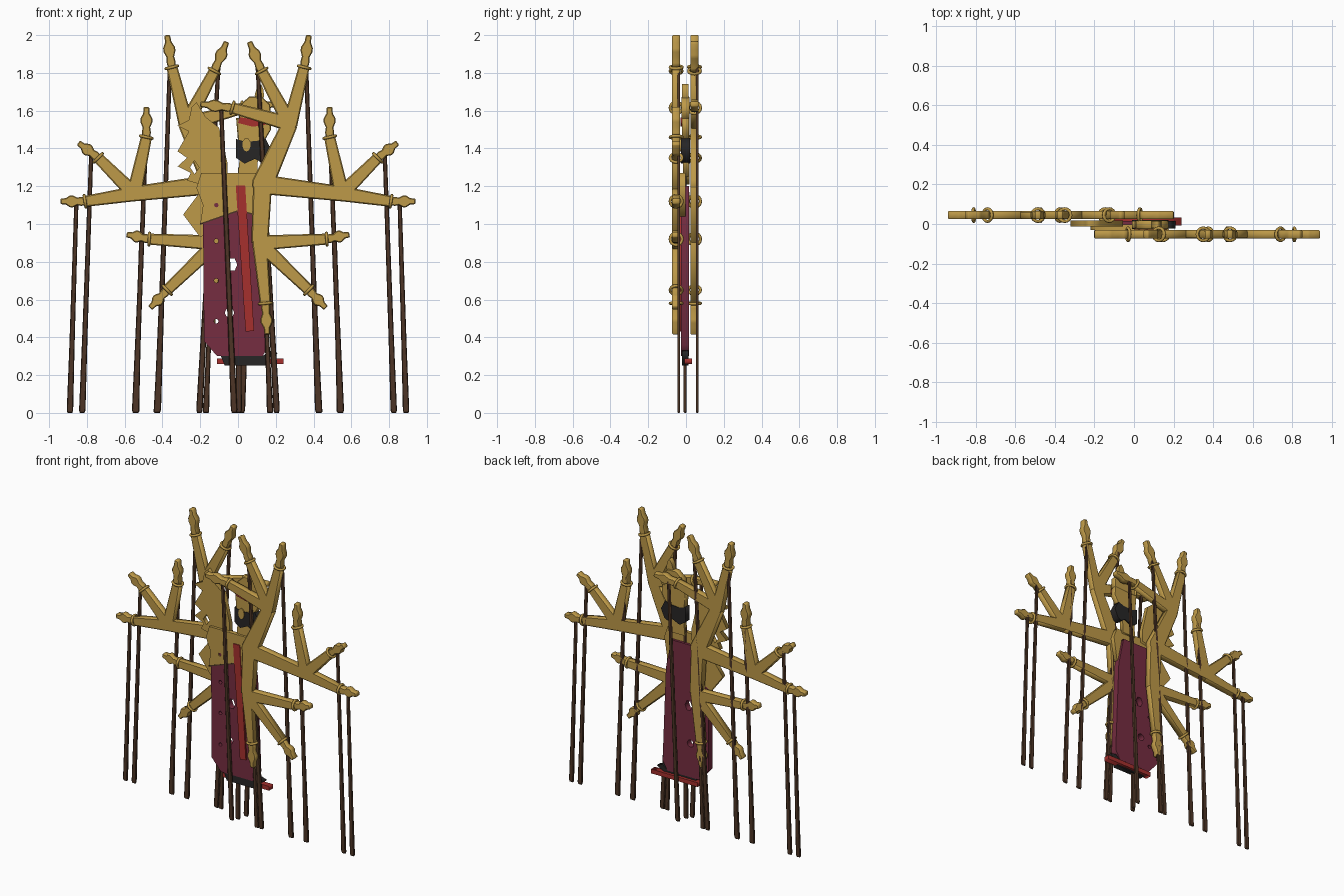
import bpy, bmesh, math
from mathutils import Vector

cube = bpy.data.objects.get("Cube")
if cube:
    bpy.data.objects.remove(cube)


def material(name, r, g, b):
    m = bpy.data.materials.new(name)
    m.use_nodes = True
    m.diffuse_color = (r, g, b, 1)
    m.node_tree.nodes["Principled BSDF"].inputs["Base Color"].default_value = (r, g, b, 1)
    return m


gold = material("gold", .51, .32, .065)
maroon = material("maroon", .18, .026, .052)
red = material("red", .38, .03, .027)
brown = material("dark_brown", .075, .036, .019)
black = material("black", .02, .019, .019)


def add(name, mesh, mat):
    mesh.materials.clear()
    mesh.materials.append(mat)
    ob = bpy.data.objects.new(name, mesh)
    bpy.context.collection.objects.link(ob)
    return ob


def plate(name, mat, outline, y0, y1, holes=(), bevel=0):
    """Upright plate cut from an x-z outline, with optional holes."""
    cu = bpy.data.curves.new(name, 'CURVE')
    cu.dimensions, cu.fill_mode = '2D', 'BOTH'
    cu.extrude = (y1 - y0) / 2 - bevel
    cu.bevel_depth, cu.offset, cu.bevel_resolution = bevel, -bevel, 0
    for ring in (outline, *holes):
        sp = cu.splines.new('POLY')
        sp.points.add(len(ring) - 1)
        sp.use_cyclic_u = True
        for p, (x, z) in zip(sp.points, ring):
            p.co = (x, z, 0, 1)
    tmp = bpy.data.objects.new(name, cu)
    bpy.context.collection.objects.link(tmp)
    mesh = bpy.data.meshes.new_from_object(tmp)
    bpy.data.objects.remove(tmp)
    bpy.data.curves.remove(cu)
    bm = bmesh.new()
    bm.from_mesh(mesh)
    bmesh.ops.remove_doubles(bm, verts=bm.verts, dist=.0001)
    bmesh.ops.recalc_face_normals(bm, faces=bm.faces)
    bm.to_mesh(mesh)
    bm.free()
    ob = add(name, mesh, mat)
    ob.rotation_euler.x = math.pi / 2
    ob.location.y = (y0 + y1) / 2
    return ob


def ellipse(x, z, rx, rz, n=12):
    return [(x + rx * math.cos(i * math.tau / n), z + rz * math.sin(i * math.tau / n))
            for i in range(n)]


def along(a, b, profile):
    """Symmetric outline from (fraction, half width) pairs along a line."""
    a, b = Vector(a), Vector(b)
    d = b - a
    n = Vector((-d.y, d.x)).normalized()
    left = [a + d * t + n * w for t, w in profile]
    right = [a + d * t - n * w for t, w in reversed(profile)]
    return [tuple(p) for p in left + right]


def limb(name, a, b, w0, w1, y):
    e = w0 / (Vector(b) - Vector(a)).length
    prof = [(-.9 * e, .4 * w0), (-.5 * e, .85 * w0), (0, w0), (1, w1)]
    plate(name, gold, along(a, b, prof), y - .021, y + .021, bevel=.006)


def ring(name, at, direction, y):
    """Bracelet wrapped around a wrist."""
    bm = bmesh.new()
    rows, cols, major, minor = 16, 8, .032, .008
    v = [[bm.verts.new(((major + minor * math.cos(c * math.tau / cols)) * math.cos(r * math.tau / rows),
                        (major + minor * math.cos(c * math.tau / cols)) * math.sin(r * math.tau / rows),
                        minor * math.sin(c * math.tau / cols))) for c in range(cols)] for r in range(rows)]
    for r in range(rows):
        for c in range(cols):
            bm.faces.new((v[r][c], v[(r + 1) % rows][c],
                          v[(r + 1) % rows][(c + 1) % cols], v[r][(c + 1) % cols])).smooth = True
    mesh = bpy.data.meshes.new(name)
    bm.to_mesh(mesh)
    bm.free()
    ob = add(name, mesh, gold)
    ob.location = (at[0], y, at[1])
    axis = Vector((direction[0], 0, direction[1]))
    ob.rotation_euler = axis.to_track_quat('Z', 'Y').to_euler()


def rod(name, top, foot_x, y):
    """Flat tapered control rod down to the ground."""
    prof = [(0, .011), (.7, .014), (.99, .017), (1, .012)]
    plate(name, brown, along(top, (foot_x, 0), prof), y - .007, y + .007, bevel=.004)


# Arms: joints, then each branch as joint, wrist, fingertip and rod foot
shoulder, elbow, high, low = (.13, 1.21), (.55, 1.16), (.275, 1.53), (.115, .9)
uppers = [("outer_upper_arm", elbow, .052, .04), ("raised_upper_arm", high, .058, .042),
          ("lowered_upper_arm", low, .05, .045)]
branches = [
    (elbow, (.81, 1.12), (.94, 1.12), .89),
    (elbow, (.74, 1.35), (.845, 1.43), .825),
    (elbow, (.485, 1.46), (.485, 1.62), .545),
    (high, (.35, 1.83), (.375, 2.0), .425),
    (high, (.125, 1.81), (.06, 1.965), .205),
    (high, (-.03, 1.615), (-.2, 1.635), -.02),
    (low, (.47, .92), (.59, .945), .54),
    (low, (.375, .65), (.465, .555), .43),
    (low, (.145, .58), (.155, .415), .17),
]
hand_profile = [(0, .02), (.15, .024), (.32, .02), (.5, .032), (.62, .031),
                (.78, .017), (.97, .015), (1, .01)]
for side, word, y in ((1, "left", -.052), (-1, "right", .045)):
    def flip(p):
        return (p[0] * side, p[1])

    for name, end, w0, w1 in uppers:
        limb(f"{word}_{name}", flip(shoulder), flip(end), w0, w1, y)
    for i, (joint, wrist, tip, foot) in enumerate(branches, 1):
        j, w, t = Vector(flip(joint)), Vector(flip(wrist)), Vector(flip(tip))
        limb(f"{word}_forearm_{i}", j, w, .04, .029, y)
        ring(f"{word}_bracelet_{i}", w, w - j, y)
        plate(f"{word}_hand_{i}", gold, along(w, t, hand_profile),
              y - .021, y + .021, bevel=.005)
        rod(f"{word}_rod_{i}", w.lerp(t, .35), foot * side, y + .014)

# Body plates
skirt = [(-.18, 1.2), (.1, 1.2), (.14, 1.0), (.165, .36), (.13, .3), (-.11, .3), (-.18, .38), (-.185, 1.0)]
skirt_holes = [ellipse(-.115, z, .012, .012, 8) for z in (.91, .7, .485)]
skirt_holes += [ellipse(-.03, .785, .026, .036, 6), ellipse(-.045, .53, .025, .025, 8)]
plate("skirt", maroon, skirt, -.026, .016, skirt_holes)

torso = [(-.195, 1.27), (.14, 1.27), (.165, 1.2), (.14, 1.04), (0, 1.07),
         (-.2, 1.0), (-.185, 1.1), (-.22, 1.19)]
plate("torso", gold, torso, -.031, -.002, [ellipse(-.115, 1.1, .012, .012, 8)])
plate("torso_hem", brown, [(-.2, 1.004), (0, 1.074), (.14, 1.044), (.14, 1.036), (0, 1.066), (-.2, .996)],
      -.032, -.028)
plate("sash", red, [(-.012, 1.205), (.038, 1.205), (.085, .435), (.04, .43)], -.037, -.025)
rod("body_rod", (.01, 1.3), .003, -.005)

# Jagged wing and hip tail
wing = [(-.22, 1.645), (-.17, 1.565), (-.1, 1.51), (-.055, 1.32), (-.055, 1.24), (-.2, 1.21),
        (-.27, 1.23), (-.25, 1.27), (-.32, 1.305), (-.27, 1.35), (-.32, 1.385), (-.26, 1.49),
        (-.32, 1.52), (-.26, 1.55), (-.245, 1.62)]
plate("wing", gold, wing, -.012, .018, [ellipse(-.23, 1.3, .024, .036, 4)])
plate("hip_tail", gold, [(-.2, 1.17), (-.29, 1.05), (-.2, .93), (-.1, .98), (-.1, 1.17)], -.01, .018)

# Head
plate("neck", gold, [(0, 1.25), (.015, 1.42), (.11, 1.42), (.1, 1.25)], -.016, .012)
plate("face", gold, [(-.01, 1.56), (.17, 1.57), (.175, 1.5), (.14, 1.44), (.07, 1.41), (0, 1.44)],
      -.022, .016, bevel=.004)
plate("headdress", gold, [(.005, 1.55), (.01, 1.63), (.06, 1.675), (.125, 1.675), (.17, 1.63), (.175, 1.56)],
      -.024, .018, bevel=.004)
plate("topknot", gold, along((.11, 1.64), (.118, 1.74), [(0, .012), (.4, .025), (.75, .018), (1, .005)]),
      -.02, .014)
plate("brow_band", red, [(0, 1.535), (.01, 1.565), (.08, 1.555), (.165, 1.565), (.17, 1.53), (.08, 1.515)],
      -.029, -.022)
beard = [(-.01, 1.45), (.04, 1.435), (.1, 1.44), (.145, 1.455), (.175, 1.395), (.15, 1.34),
         (.125, 1.325), (.09, 1.345), (.035, 1.32), (-.01, 1.35)]
plate("beard", black, beard, -.026, .02)
plate("earring", gold, ellipse(.045, 1.42, .022, .036), -.031, -.024)

# Feet on a crossbar
plate("shoe", black, [(-.09, .3), (-.06, .31), (.13, .3), (.165, .33), (.21, .315),
                      (.16, .285), (.15, .25), (-.07, .25)], -.022, .014)
plate("foot_bar", red, [(-.11, .258), (-.11, .287), (.24, .287), (.24, .258)], -.008, .033)
